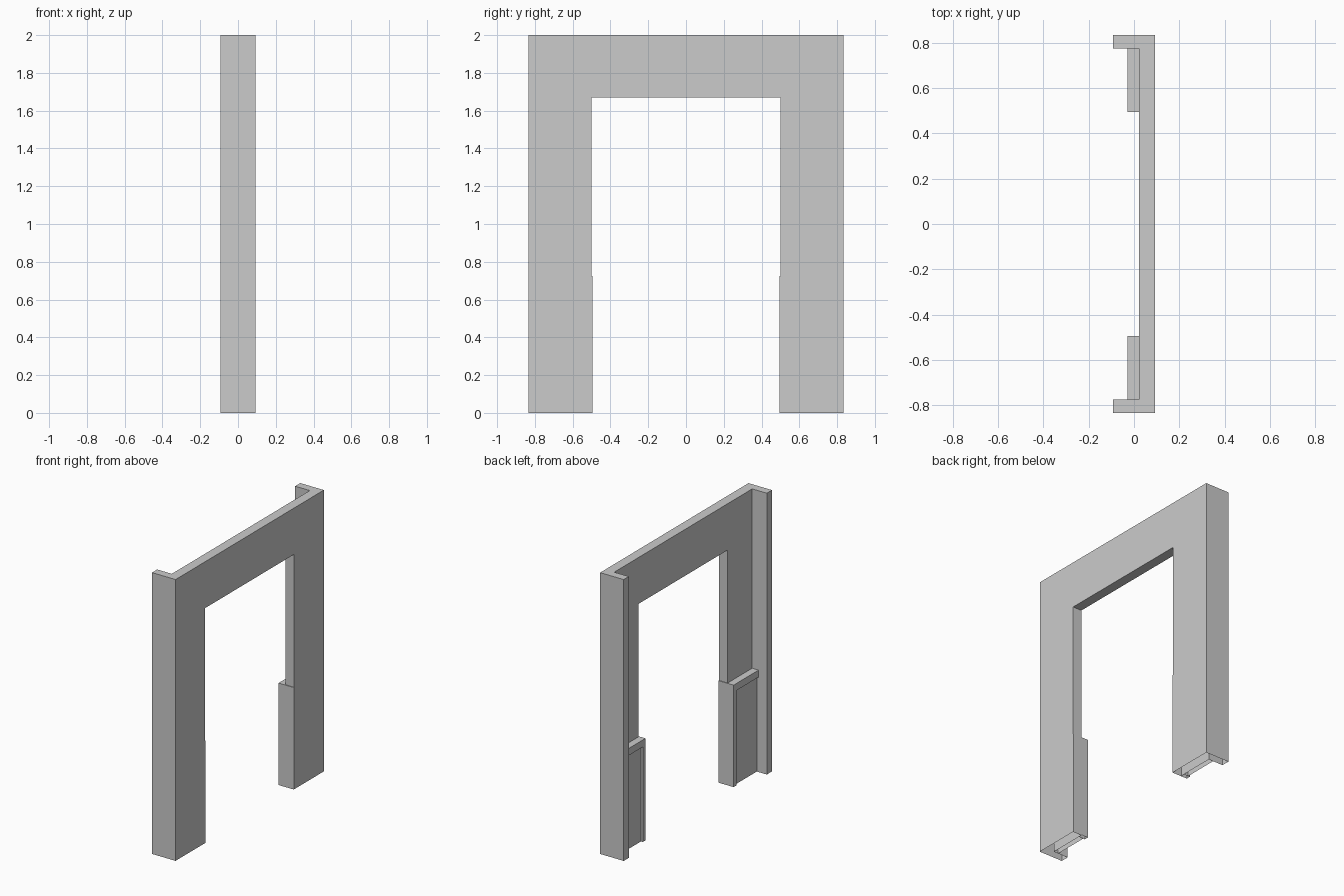
import bpy
import bmesh

if "Cube" in bpy.data.objects:
    bpy.data.objects.remove(bpy.data.objects["Cube"], do_unlink=True)

# Single plain grey finish
grey = bpy.data.materials.new("plain_grey")
grey.use_nodes = True
colour = (0.6, 0.6, 0.6, 1)
grey.diffuse_color = colour
grey.node_tree.nodes["Principled BSDF"].inputs["Base Color"].default_value = colour


def prism(name, outline, bottom, top):
    """Extrude an x-y outline upward into a closed solid."""
    bm = bmesh.new()
    face = bm.faces.new([bm.verts.new((x, y, bottom)) for x, y in outline])
    side = bmesh.ops.extrude_face_region(bm, geom=[face])["geom"]
    verts = [v for v in side if isinstance(v, bmesh.types.BMVert)]
    bmesh.ops.translate(bm, verts=verts, vec=(0, 0, top - bottom))
    bmesh.ops.recalc_face_normals(bm, faces=bm.faces)
    mesh = bpy.data.meshes.new(name)
    bm.to_mesh(mesh)
    bm.free()
    mesh.materials.append(grey)
    obj = bpy.data.objects.new(name, mesh)
    bpy.context.collection.objects.link(obj)
    return obj


def open_base(obj):
    """Remove the faces resting on the floor."""
    bm = bmesh.new()
    bm.from_mesh(obj.data)
    floor = [f for f in bm.faces if f.calc_center_median().z < 0.001]
    bmesh.ops.delete(bm, geom=floor, context='FACES')
    bm.to_mesh(obj.data)
    bm.free()


BACK, WALL, TRIM, PANEL, FRONT = 0.092, 0.022, -0.028, -0.014, -0.093
EDGE, RETURN, OPENING, JAMB = 0.833, 0.775, 0.5, 0.495
DADO = 0.725

# Channel-shaped wall with a doorway cut through it
half = [(BACK, EDGE), (FRONT, EDGE), (FRONT, RETURN), (WALL, RETURN)]
frame = prism("doorway_wall", half + [(x, -y) for x, y in reversed(half)], 0, 2)
cutter = prism("opening_cutter",
               [(-1, -OPENING), (1, -OPENING), (1, OPENING), (-1, OPENING)], -1, 1.67)
cut = frame.modifiers.new("opening", 'BOOLEAN')
cut.operation = 'DIFFERENCE'
cut.object = cutter
bpy.context.view_layer.objects.active = frame
bpy.ops.object.modifier_apply(modifier=cut.name)
bpy.data.objects.remove(cutter, do_unlink=True)
open_base(frame)


def block(name, x, y, bottom, top):
    return prism(name, [(x[0], y[0]), (x[1], y[0]), (x[1], y[1]), (x[0], y[1])], bottom, top)


# Low wainscot on each leg: jamb lining, stile, recessed panel and top rail
for label, s in (("rear", 1), ("near", -1)):
    stile = JAMB + 0.03
    parts = [
        block(label + "_jamb_lining", (WALL, BACK), (s * JAMB, s * OPENING), 0, DADO),
        block(label + "_stile", (TRIM, WALL), (s * JAMB, s * stile), 0, DADO),
        block(label + "_recessed_panel", (PANEL, WALL), (s * stile, s * RETURN), 0, DADO - 0.05),
    ]
    block(label + "_top_rail", (TRIM, WALL), (s * stile, s * RETURN), DADO - 0.05, DADO)
    for part in parts:
        open_base(part)
